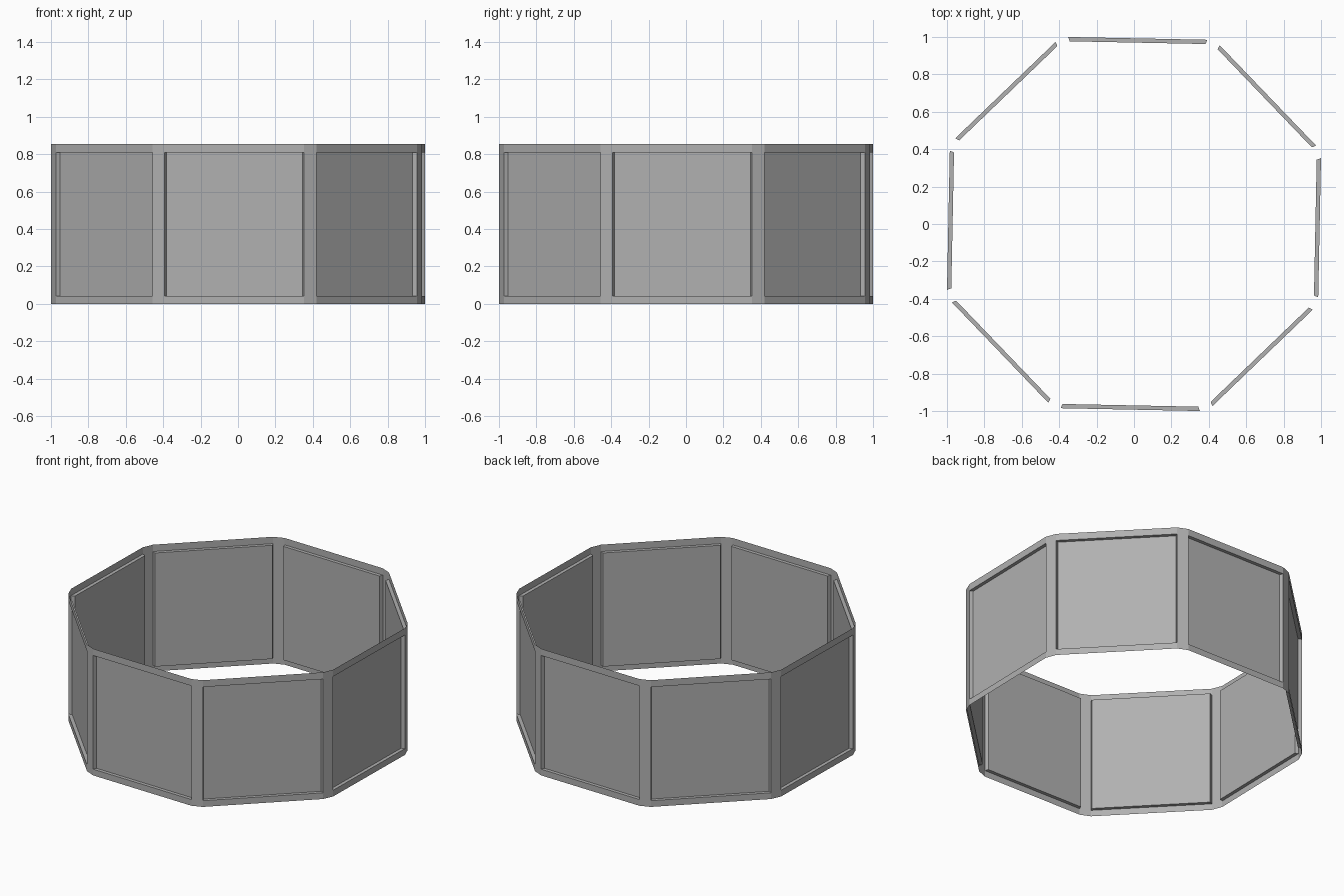
import bpy, bmesh
from math import radians, cos, sin

if "Cube" in bpy.data.objects:
    bpy.data.objects.remove(bpy.data.objects["Cube"])

HEIGHT = 0.855      # wall height
PANEL_Z = (0.042, 0.809)  # bottom and top of the panels
R = 1.06            # corner radius of the chamfered octagon
START, POST = 19.4, 3.9   # angle of first post and width of each post, degrees
RECESS = 0.977      # radial shrink of the sunken panels

bm = bmesh.new()

# Chamfered octagon: a pair of points for each corner post
angles = [radians(-90 + START + 45 * k + d) for k in range(8) for d in (0, POST)]
rings = [[bm.verts.new((R * cos(a), R * sin(a), z)) for a in angles]
         for z in (0, *PANEL_Z, HEIGHT)]

# Thin wall; middle faces between the posts become panels
panels = []
n = len(angles)
for level, (low, high) in enumerate(zip(rings, rings[1:])):
    for i in range(n):
        j = (i + 1) % n
        face = bm.faces.new((low[i], low[j], high[j], high[i]))
        if level == 1 and i % 2 == 1:
            panels.append(face)

# Sink the panels toward the centre
sunk = bmesh.ops.extrude_discrete_faces(bm, faces=panels)["faces"]
for face in sunk:
    for v in face.verts:
        v.co.x *= RECESS
        v.co.y *= RECESS

mesh = bpy.data.meshes.new("panelled_ring")
bm.to_mesh(mesh)
bm.free()
ring = bpy.data.objects.new("panelled_ring", mesh)
bpy.context.collection.objects.link(ring)

# Dark grey finish
mat = bpy.data.materials.new("dark_grey")
mat.diffuse_color = (0.44, 0.44, 0.44, 1)
mat.use_nodes = True
mat.node_tree.nodes["Principled BSDF"].inputs["Base Color"].default_value = mat.diffuse_color
mesh.materials.append(mat)
